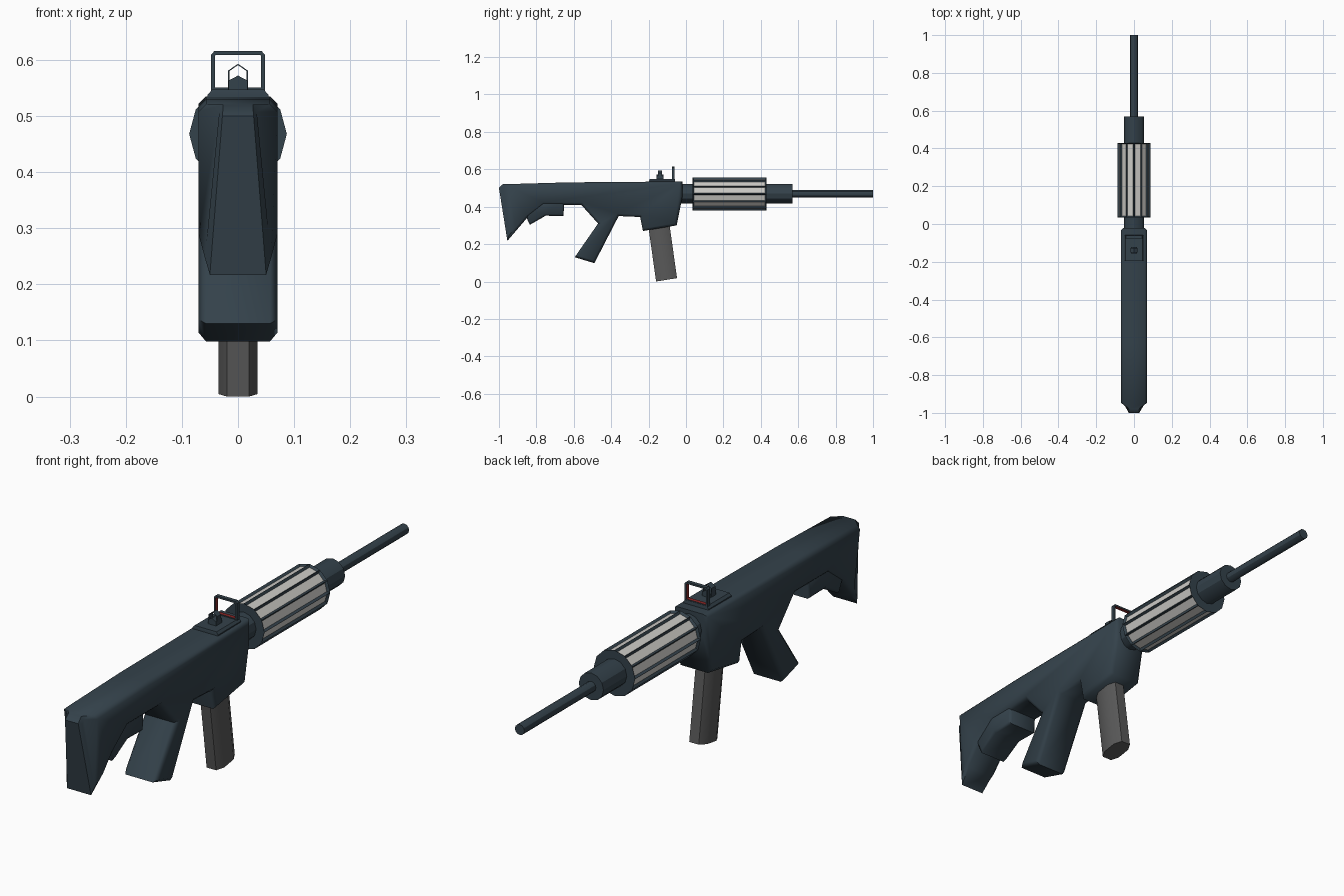
import bpy, bmesh, math
from mathutils import Vector

if "Cube" in bpy.data.objects:
    bpy.data.objects.remove(bpy.data.objects["Cube"])


def material(name, rgb):
    m = bpy.data.materials.new(name)
    m.diffuse_color = (*rgb, 1)
    m.use_nodes = True
    m.node_tree.nodes["Principled BSDF"].inputs["Base Color"].default_value = m.diffuse_color
    return m


SLATE = material("dark slate", (0.034, 0.054, 0.070))
GREY = material("magazine grey", (0.10, 0.10, 0.10))
LIGHT = material("pale metal", (0.60, 0.59, 0.56))
RED = material("red lining", (0.25, 0.02, 0.02))


def finish(name, bm, mats, angle=30):
    bmesh.ops.recalc_face_normals(bm, faces=bm.faces[:])
    me = bpy.data.meshes.new(name)
    bm.to_mesh(me)
    bm.free()
    for m in mats:
        me.materials.append(m)
    ob = bpy.data.objects.new(name, me)
    bpy.context.collection.objects.link(ob)
    bpy.ops.object.select_all(action='DESELECT')
    ob.select_set(True)
    bpy.context.view_layer.objects.active = ob
    bpy.ops.object.shade_smooth_by_angle(angle=math.radians(angle))
    return ob


def loft(bm, loops, caps=True):
    """Skin a list of equal-length closed loops."""
    rows = [[bm.verts.new(p) for p in loop] for loop in loops]
    n = len(rows[0])
    for a, b in zip(rows, rows[1:]):
        for i in range(n):
            j = (i + 1) % n
            bm.faces.new((a[i], a[j], b[j], b[i]))
    if caps:
        bm.faces.new(rows[0])
        bm.faces.new(rows[-1])
    bmesh.ops.recalc_face_normals(bm, faces=bm.faces[:])


def side_prism(profile, half, bevel):
    """Extrude a (y, z) profile across x and chamfer its rims."""
    bm = bmesh.new()
    loft(bm, [[(x, y, z) for y, z in profile] for x in (-half, half)])
    rims = [e for e in bm.edges if e.verts[0].co.x * e.verts[1].co.x > 0]
    bmesh.ops.bevel(bm, geom=rims, offset=bevel, segments=1, affect='EDGES')
    return bm


def turned(name, stations, sides, mats):
    """Round part along y from (y, radius) stations."""
    bm = bmesh.new()
    loft(bm, [[(r * math.cos(2 * math.pi * i / sides), y,
                0.47 + r * math.sin(2 * math.pi * i / sides))
               for i in range(sides)] for y, r in stations])
    return finish(name, bm, mats)


def front_ring(bm, outer, inner, y0, y1):
    """Flat frame with an opening, facing along y."""
    loft(bm, [[(x, y, z) for x, z in pts] for pts, y in
              ((outer, y0), (outer, y1), (inner, y1), (inner, y0), (outer, y0))], False)
    bmesh.ops.remove_doubles(bm, verts=bm.verts[:], dist=1e-5)


# Receiver, stock and grip in one outline
body = side_prism([
    (-1.0, 0.50), (-0.98, 0.52), (-0.63, 0.53), (-0.02, 0.535), (-0.02, 0.45),
    (-0.05, 0.30), (-0.23, 0.27), (-0.245, 0.345), (-0.36, 0.35), (-0.49, 0.098),
    (-0.595, 0.13), (-0.47, 0.31), (-0.56, 0.41), (-0.76, 0.41), (-0.85, 0.34),
    (-0.955, 0.217)], 0.07, 0.013)
# Narrow the butt towards its rear face
back = Vector((0, -1.0, 0.50))
inward = Vector((0, 0.283, 0.045)).normalized()
bmesh.ops.bisect_plane(body, geom=body.verts[:] + body.edges[:] + body.faces[:],
                       plane_co=back + inward * 0.055, plane_no=inward)
for v in body.verts:
    if (v.co - back).dot(inward) < 0.042:
        t = min(max((v.co.z - 0.22) / 0.30, 0), 1)
        v.co.x *= 0.88 - 0.42 * t
finish("body", body, [SLATE], 50)

# Slightly narrower block under the stock
finish("stock_underblock", side_prism([
    (-0.87, 0.45), (-0.65, 0.45), (-0.655, 0.35), (-0.75, 0.352), (-0.835, 0.303),
    (-0.87, 0.38)], 0.064, 0.01), [SLATE], 50)

# Magazine: tilted eight-sided box with a sloping foot
bm = bmesh.new()
section = [(-0.035, 0.25), (-0.02, 0), (0.02, 0), (0.035, 0.25),
           (0.035, 0.75), (0.02, 1), (-0.02, 1), (-0.035, 0.75)]
loft(bm, [[(x, y + 0.112 * t, z + 0.018 * t) for x, t in section]
          for y, z in ((-0.16, 0.0), (-0.202, 0.30))])
finish("magazine", bm, [GREY], 50)

# Barrel and collars
turned("rear_collar", [(-0.04, 0.052), (0.05, 0.052)], 12, [SLATE])
turned("front_collar", [(0.42, 0.052), (0.57, 0.052)], 12, [SLATE])
turned("barrel", [(0.56, 0.02), (1.0, 0.02)], 12, [SLATE])

# Ribbed handguard with twelve recessed pale slots
bm = bmesh.new()
loft(bm, [[(0.087 * math.cos(math.pi * i / 6), y, 0.468 + 0.087 * math.sin(math.pi * i / 6))
           for i in range(12)] for y in (0.035, 0.43)])
slots = [f for f in bm.faces if len(f.verts) == 4]
bmesh.ops.inset_individual(bm, faces=slots, thickness=0.010, depth=-0.008)
for f in slots:
    f.material_index = 1
finish("handguard", bm, [SLATE, LIGHT], 20)

# Sight base
bm = bmesh.new()
loft(bm, [[(-w, -0.195 - s, z), (w, -0.195 - s, z), (w, -0.06 + s, z), (-w, -0.06 + s, z)]
          for w, s, z in ((0.054, 0.002, 0.525), (0.054, 0.002, 0.538), (0.046, 0, 0.547))])
finish("sight_base", bm, [SLATE])

# Front sight frame, red on the faces lining the opening
bm = bmesh.new()
outer = [(-0.048, 0.544), (0.048, 0.544), (0.048, 0.609), (0.042, 0.616),
         (-0.042, 0.616), (-0.048, 0.609)]
inner = [(-0.041, 0.551), (0.041, 0.551), (0.041, 0.607), (0.039, 0.609),
         (-0.039, 0.609), (-0.041, 0.607)]
front_ring(bm, outer, inner, -0.076, -0.061)
centre = Vector((0, -0.068, 0.58))
for f in bm.faces:
    if abs(f.normal.y) < 0.5 and max(abs(v.co.x) for v in f.verts) < 0.0415:
        f.material_index = 1
finish("front_sight_frame", bm, [SLATE, RED])

# Rear sight: solid pointed foot with a thin gabled hoop
bm = bmesh.new()
gable = [(-0.017, 0.545), (0.017, 0.545), (0.017, 0.563), (0, 0.572), (-0.017, 0.563)]
loft(bm, [[(x, y, z) for x, z in gable] for y in (-0.157, -0.121)])
finish("rear_sight_foot", bm, [SLATE])
bm = bmesh.new()
front_ring(bm, [(-0.0175, 0.546), (0.0175, 0.546), (0.0175, 0.581), (0, 0.593), (-0.0175, 0.581)],
           [(-0.0155, 0.548), (0.0155, 0.548), (0.0155, 0.580), (0, 0.5905), (-0.0155, 0.580)],
           -0.151, -0.127)
finish("rear_sight_hoop", bm, [SLATE])
